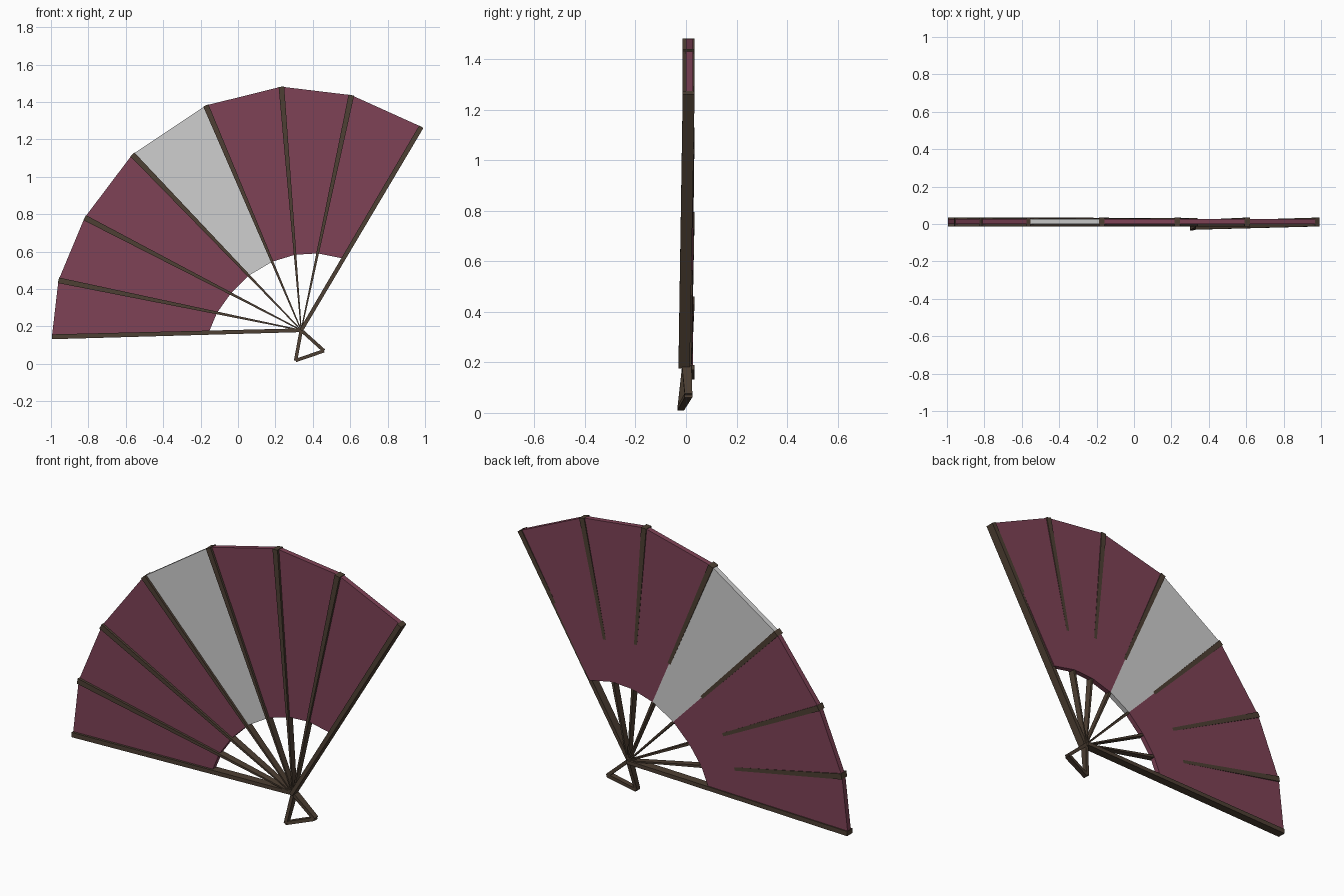
import bpy
import bmesh
from mathutils import Vector

cube = bpy.data.objects.get("Cube")
if cube:
    bpy.data.objects.remove(cube, do_unlink=True)


def material(name, rgb):
    m = bpy.data.materials.new(name)
    m.use_nodes = True
    color = (*rgb, 1.0)
    m.diffuse_color = color
    m.node_tree.nodes["Principled BSDF"].inputs["Base Color"].default_value = color
    return m


brown = material("dark_brown_wood", (0.075, 0.05, 0.033))
maroon = material("maroon_fabric", (0.21, 0.055, 0.093))
grey = material("pale_grey_fabric", (0.62, 0.62, 0.62))


def prism(name, outline, depths, mat):
    """Solid from an (x, z) outline, with a (front, back) y pair per corner."""
    bm = bmesh.new()
    front = [bm.verts.new((x, d[0], z)) for (x, z), d in zip(outline, depths)]
    back = [bm.verts.new((x, d[1], z)) for (x, z), d in zip(outline, depths)]
    bm.faces.new(front)
    bm.faces.new(back[::-1])
    for i in range(len(front)):
        j = (i + 1) % len(front)
        bm.faces.new((front[j], front[i], back[i], back[j]))
    bmesh.ops.recalc_face_normals(bm, faces=bm.faces)
    mesh = bpy.data.meshes.new(name)
    bm.to_mesh(mesh)
    bm.free()
    mesh.materials.append(mat)
    obj = bpy.data.objects.new(name, mesh)
    bpy.context.collection.objects.link(obj)
    return obj


def bar(name, a, b, half_a, half_b, depth_a, depth_b):
    """Tapered stick between two points in the fan plane."""
    a, b = Vector(a), Vector(b)
    along = (b - a).normalized()
    side = Vector((-along.y, along.x))
    outline = [a + side * half_a, a - side * half_a, b - side * half_b, b + side * half_b]
    return prism(name, outline, [depth_a, depth_a, depth_b, depth_b], brown)


pivot = Vector((0.338, 0.18))
tips = [Vector(p) for p in (
    (-0.995, 0.145), (-0.96, 0.447), (-0.82, 0.782), (-0.565, 1.12),
    (-0.172, 1.382), (0.232, 1.482), (0.606, 1.437), (0.98, 1.268))]
radii = (0.495, 0.46, 0.425, 0.405, 0.398, 0.405, 0.42, 0.445)
inner = [pivot + (t - pivot).normalized() * r for t, r in zip(tips, radii)]
last = len(tips) - 1

# Ribs: slim tapered sticks, with sturdier guards at both ends
for i, tip in enumerate(tips):
    guard = i in (0, last)
    name = "guard" if guard else "rib"
    root_y = {0: (-0.012, 0.033), last: (-0.03, 0.015)}.get(i, (-0.012, 0.022))
    bar(f"{name}_{i + 1}", pivot, tip, 0.01 if guard else 0.003,
        0.013 if guard else 0.015, root_y, (-0.013, 0.034))

# Leaf panels stretched between neighbouring ribs
for i in range(last):
    prism(f"leaf_panel_{i + 1}", [inner[i], inner[i + 1], tips[i + 1], tips[i]],
          [(0.0, 0.028)] * 4, grey if i == 3 else maroon)

# Triangular handle loop below the pivot, twisted out of the fan plane
corners = [(pivot, (-0.016, 0.022)),
           (Vector((0.308, 0.018)), (-0.034, -0.008)),
           (Vector((0.46, 0.07)), (-0.005, 0.025))]
for i, label in enumerate(("left", "bottom", "right")):
    (a, depth_a), (b, depth_b) = corners[i], corners[(i + 1) % 3]
    bar(f"handle_{label}_bar", a, b, 0.009, 0.009, depth_a, depth_b)
